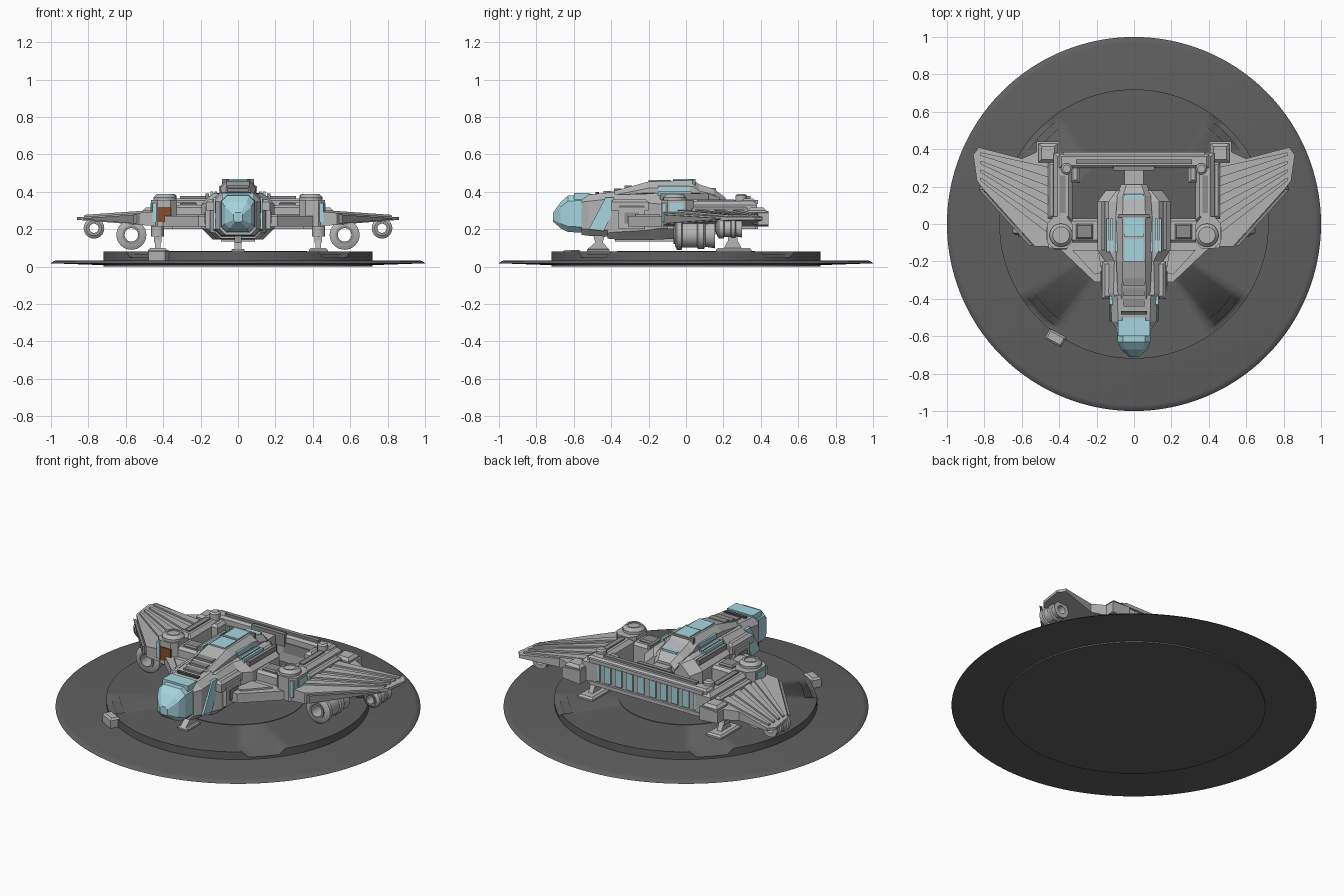
import bpy, bmesh, math
from mathutils import Vector

if "Cube" in bpy.data.objects:
    bpy.data.objects.remove(bpy.data.objects["Cube"])


def material(name, *rgb):
    m = bpy.data.materials.new(name)
    m.use_nodes = True
    m.diffuse_color = (*rgb, 1)
    m.node_tree.nodes["Principled BSDF"].inputs["Base Color"].default_value = (*rgb, 1)
    return m


hull = material("hull grey", 0.46, 0.46, 0.46)
trim = material("trim grey", 0.27, 0.27, 0.27)
dark = material("vent dark", 0.08, 0.08, 0.08)
pad = material("pad charcoal", 0.115, 0.115, 0.115)
glass = material("pale blue glass", 0.38, 0.67, 0.74)
rust = material("rust panel", 0.23, 0.075, 0.02)


def finish(name, bm, mat, mirror=False, smooth=False):
    bmesh.ops.remove_doubles(bm, verts=bm.verts, dist=1e-5)
    bmesh.ops.recalc_face_normals(bm, faces=bm.faces)
    me = bpy.data.meshes.new(name)
    bm.to_mesh(me)
    bm.free()
    me.materials.append(mat)
    ob = bpy.data.objects.new(name, me)
    bpy.context.collection.objects.link(ob)
    if mirror:
        ob.modifiers.new("mirror", "MIRROR")
    if smooth:
        bpy.ops.object.select_all(action="DESELECT")
        ob.select_set(True)
        bpy.context.view_layer.objects.active = ob
        bpy.ops.object.shade_smooth_by_angle()
    return ob


def skin(name, rings, mat, mirror=False):
    """Join matching point rings and cap both ends."""
    bm = bmesh.new()
    vs = [[bm.verts.new(p) for p in ring] for ring in rings]
    n = len(vs[0])
    for a, b in zip(vs, vs[1:]):
        for i in range(n):
            bm.faces.new((a[i], a[(i + 1) % n], b[(i + 1) % n], b[i]))
    bm.faces.new(vs[0])
    bm.faces.new(vs[-1])
    return finish(name, bm, mat, mirror)


def box(name, x, y, z, mat, mirror=False, inset=0):
    """Box from ranges; inset narrows its top."""
    def ring(h, i):
        return [(x[0] + i, y[0] + i, h), (x[1] - i, y[0] + i, h),
                (x[1] - i, y[1] - i, h), (x[0] + i, y[1] - i, h)]
    return skin(name, [ring(z[0], 0), ring(z[1] - inset, 0), ring(z[1], inset)], mat, mirror)


def plate(name, pts, low, high, mat, mirror=True):
    """Plan outline between two heights, each a function of x."""
    return skin(name, [[(x, y, f(x)) for x, y in pts] for f in (low, high)], mat, mirror)


def side_plate(name, pts, x0, x1, mat):
    return skin(name, [[(x, y, z) for y, z in pts] for x in (x0, x1)], mat, True)


def loft(name, sections, mat, mirror=False):
    """Chamfered hull sections: y, half width, chamfer, bottom, top."""
    rings = []
    for y, w, c, b, t in sections:
        half = [(w - c, b), (w, b + c), (w, t - c), (w - c, t)]
        rings.append([(x, y, z) for x, z in half] + [(-x, y, z) for x, z in reversed(half)])
    return skin(name, rings, mat, mirror)


def lathe(name, profile, at, mat, axis="Z", n=24, closed=False, mirror=False):
    bm = bmesh.new()
    rings = []
    for i in range(n):
        a = math.tau * i / n
        ring = []
        for r, h in profile:
            u, v = r * math.cos(a), r * math.sin(a)
            ring.append(bm.verts.new(Vector(at) + Vector((u, v, h) if axis == "Z" else (u, h, v))))
        rings.append(ring)
    m = len(profile)
    for i in range(n):
        a, b = rings[i], rings[(i + 1) % n]
        for j in range(m if closed else m - 1):
            k = (j + 1) % m
            bm.faces.new((a[j], a[k], b[k], b[j]))
    return finish(name, bm, mat, mirror, True)


# Landing platform, with stepped entries around its raised edge
lathe("platform_base", [(0, 0), (.72, 0), (.72, .008), (1, .018), (.985, .03), (.97, .034), (0, .034)],
      (0, 0, 0), pad, n=128)
deck = lathe("raised_deck", [(0, .03), (.72, .03), (.72, .08), (.69, .08), (.689, .08), (.65, .08), (.649, .08), (0, .08)],
             (0, 0, 0), pad, n=128)
for v in deck.data.vertices:
    r = math.hypot(v.co.x, v.co.y)
    az = math.degrees(math.atan2(abs(v.co.y), abs(v.co.x)))
    if 35 < az < 52 and v.co.z > .05 and r > .6495:
        v.co.z = .048 if r > .6895 else .064
lathe("deck_centre", [(0, .08), (.37, .08), (.37, .083), (0, .083)], (0, 0, 0), pad, n=64)
crate = box("deck_crate", (-.05, .05), (-.03, .03), (.034, .09), hull, inset=.01)
crate.location = (-.42, -.61, 0)
crate.rotation_euler.z = -.5

# Nose canopy and its collar
loft("nose_canopy", [(-.71, .025, .01, .24, .29), (-.67, .07, .025, .205, .345),
                     (-.63, .088, .03, .185, .38), (-.5, .092, .03, .18, .388)], glass)
loft("nose_collar", [(-.56, .095, .03, .17, .375), (-.52, .12, .035, .165, .385),
                     (-.38, .125, .035, .16, .4)], hull)
side_plate("nose_side_window", [(-.52, .2), (-.44, .19), (-.385, .3), (-.385, .37), (-.43, .37)], .115, .132, glass)
box("nose_roof_glass", (-.085, .085), (-.6, -.515), (.36, .394), glass)
box("nose_vent", (-.07, .07), (-.485, -.465), (.38, .4), dark)
for i in range(3):
    box("nose_roof_panel", (-.055, .055), (-.44 + .055 * i, -.4 + .055 * i), (.38, .405 + .014 * i), trim)

# Main fuselage
loft("fuselage", [(-.42, .12, .03, .15, .39), (-.37, .15, .04, .145, .385), (-.2, .155, .05, .145, .39),
                  (-.14, .195, .06, .145, .395), (.12, .195, .06, .16, .39), (.18, .15, .06, .2, .37)], hull)
loft("cabin_roof", [(-.4, .085, .02, .36, .4), (-.2, .095, .035, .36, .455), (.04, .098, .035, .36, .463),
                    (.07, .095, .035, .36, .44), (.15, .09, .03, .34, .415), (.21, .07, .03, .3, .37)], hull)
box("roof_glass_front", (-.05, .05), (-.2, -.08), (.45, .463), glass)
box("roof_glass_middle", (-.05, .05), (-.07, .035), (.45, .468), glass)
plate("roof_glass_rear", [(-.05, .05), (.05, .05), (.05, .16), (-.05, .16)],
      lambda x: .38, lambda x: .42, glass, False)
box("roof_rib", (-.085, .085), (.035, .05), (.42, .468), trim)
box("cabin_side_glass", (.08, .102), (-.15, .02), (.405, .43), glass, True)
for i in range(2):
    x = .112 + .022 * i
    box("shoulder_glass", (x, x + .014), (-.15, .03), (.37, .402), glass, True)
box("shoulder_rail", (.155, .175), (-.14, .12), (.36, .39), trim, True)
box("belly_keel", (-.09, .09), (-.38, .0), (.135, .16), hull)
box("fuselage_side_panel", (.14, .175), (-.36, -.22), (.2, .33), hull, True, .012)
box("fuselage_side_vent", (.17, .18), (-.33, -.25), (.23, .29), trim, True)
box("fuselage_ledge", (.1, .17), (-.4, -.2), (.3, .36), hull, True, .015)
box("rear_spine", (-.05, .05), (.16, .31), (.25, .355), hull)
box("rear_spine_cap", (-.11, .11), (.285, .31), (.3, .375), trim)


# Wings: thick at the root, thin at the tip
def wing_top(x):
    return .295 - (x - .42) * .07


def wing_low(x):
    return .215 + (x - .42) * .08


plate("forward_wing", [(.12, -.31), (.21, -.31), (.4, -.13), (.4, .02), (.12, .02)],
      lambda x: .215, lambda x: .27, hull)
plate("forward_wing_panel", [(.17, -.26), (.21, -.27), (.33, -.14), (.19, -.14)],
      lambda x: .265, lambda x: .28, hull)
plate("outer_wing", [(.4, .44), (.52, .44), (.52, .385), (.6, .35), (.83, .41), (.86, .37),
                     (.84, .23), (.8, .18), (.53, -.12), (.42, -.12)], wing_low, wing_top, hull)
for i in range(4):
    y, tip = -.05 + .1 * i, .23 + .045 * i
    plate("wing_rib", [(.46, y), (.82, tip), (.82, tip + .018), (.46, y + .055)],
          wing_top, lambda x: wing_top(x) + .01, hull)
plate("wing_edge_strip", [(.54, -.115), (.81, .185), (.83, .185), (.56, -.115)],
      lambda x: wing_low(x) + .005, lambda x: wing_top(x) - .008, trim)
box("wing_tail_block", (.41, .51), (.33, .43), (.24, .315), hull, True, .015)

# Side pods, booms and rear crossbeam
plate("side_pod", [(.33, -.1), (.36, -.13), (.43, -.13), (.465, -.1), (.465, .0), (.43, .04), (.36, .04), (.33, .0)],
      lambda x: .215, lambda x: .355, hull)
box("pod_window", (.455, .469), (-.085, -.015), (.24, .34), glass, True)
box("pod_corner_glass", (.436, .457), (-.127, -.1), (.24, .34), glass, True)
box("pod_rust_panel", (-.428, -.357), (-.136, -.12), (.24, .32), rust)
box("pod_link", (.18, .35), (-.1, .03), (.2, .33), hull, True, .015)
box("pod_link_panel", (.22, .31), (-.08, .0), (.32, .345), trim, True, .008)
lathe("pod_turret", [(0, .34), (.062, .34), (.062, .37), (.045, .388), (.035, .388), (.035, .38), (0, .38)],
      (.39, -.06, 0), hull, mirror=True)
box("side_boom", (.33, .43), (.02, .38), (.215, .35), hull, True, .02)
box("boom_outer_step", (.42, .46), (.03, .33), (.24, .32), hull, True, .012)
box("boom_inner_block", (.29, .34), (.22, .32), (.22, .345), hull, True, .015)
box("boom_strip", (.365, .395), (.06, .26), (.345, .358), trim, True)
lathe("boom_cap", [(0, .34), (.03, .34), (.03, .38), (.02, .388), (0, .388)], (.36, .295, 0), hull, mirror=True)
box("rear_crossbeam", (-.4, .4), (.3, .372), (.2, .365), hull, inset=.012)
box("crossbeam_rail", (-.31, .31), (.32, .345), (.36, .378), trim)
box("crossbeam_lip", (-.38, .38), (.36, .385), (.335, .355), hull)
box("crossbeam_sill", (-.38, .38), (.36, .385), (.2, .222), hull)
for i in range(5):
    x = .017 + .074 * i
    box("rear_window", (x, x + .045), (.37, .379), (.23, .33), glass, True)
box("front_beam_vent", (.1, .28), (.294, .302), (.26, .32), trim, True)


# Open engine tubes under the wings
def engine(name, at, r, length):
    q = r * .45
    lathe(name, [(q, 0), (r * .72, 0), (r, .012), (r, .035), (r * .85, .04), (r * .85, length * .55),
                 (r * .95, length * .58), (r * .95, length * .72), (r * .8, length * .76),
                 (r * .9, length), (q, length)], at, hull, "Y", 32, True, True)
    lathe(name + "_lip", [(q, -.006), (r * .62, -.006), (r * .62, .004), (q, .004)], at, trim, "Y", 32, True, True)
    x, y, z = at
    box(name + "_pylon", (x - .02, x + .02), (y + .03, y + length * .8), (z + r * .7, .26), hull, True)


engine("large_engine", (.57, -.06, .17), .08, .215)
engine("small_engine", (.77, .165, .205), .055, .135)

# Landing gear
box("main_leg", (.41, .45), (.225, .275), (.13, .23), hull, True)
lathe("main_leg_collar", [(0, .16), (.035, .16), (.035, .22), (0, .22)], (.43, .25, 0), hull, n=12, mirror=True)
side_plate("main_leg_fork", [(.2, .095), (.3, .095), (.27, .15), (.23, .15)], .415, .445, hull)
box("main_foot", (.38, .48), (.16, .35), (.08, .1), hull, True, .01)
side_plate("nose_leg", [(-.53, .09), (-.41, .09), (-.445, .13), (-.43, .18), (-.5, .18), (-.485, .13)], 0, .018, hull)
box("nose_foot", (-.035, .035), (-.53, -.41), (.08, .095), hull, inset=.006)
